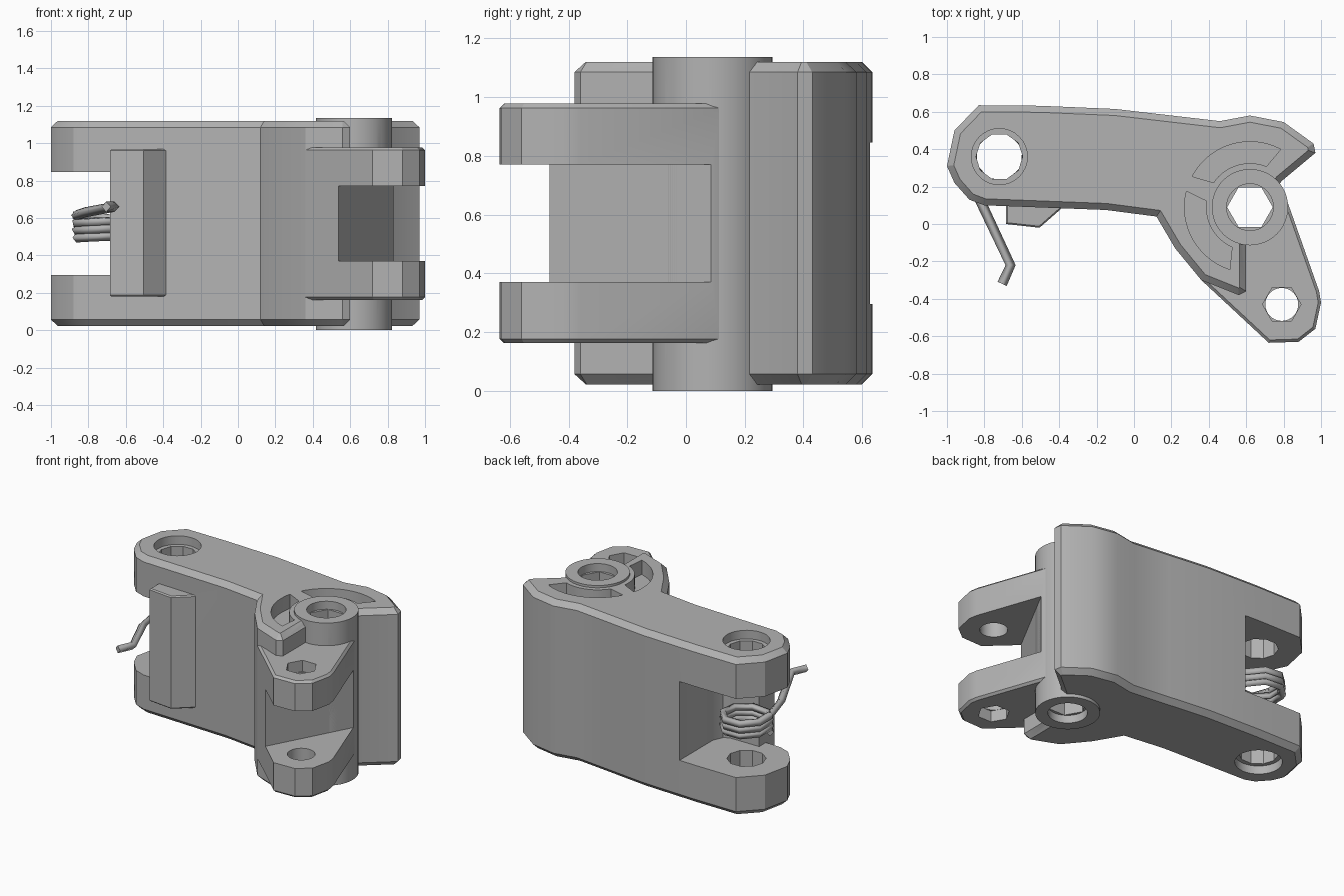
import bpy, bmesh, math
from mathutils import Vector

cube = bpy.data.objects.get("Cube")
if cube:
    bpy.data.objects.remove(cube, do_unlink=True)

metal = bpy.data.materials.new("plain grey metal")
metal.use_nodes = True
metal.diffuse_color = (0.45, 0.45, 0.45, 1)
metal.node_tree.nodes["Principled BSDF"].inputs["Base Color"].default_value = metal.diffuse_color

HUB, PIN, BOLT = (0.62, 0.09), (-0.72, 0.36), (0.79, -0.43)


def add_object(name, bm):
    bmesh.ops.recalc_face_normals(bm, faces=bm.faces)
    mesh = bpy.data.meshes.new(name)
    bm.to_mesh(mesh)
    bm.free()
    mesh.materials.append(metal)
    obj = bpy.data.objects.new(name, mesh)
    bpy.context.collection.objects.link(obj)
    return obj


def prism(name, outline, low, high, chamfer=0):
    """Extrude a plan outline upward and optionally chamfer both rims."""
    bm = bmesh.new()
    base = bm.faces.new([bm.verts.new((x, y, low)) for x, y in outline])
    top = bmesh.ops.extrude_face_region(bm, geom=[base])["geom"]
    bmesh.ops.translate(bm, verts=[v for v in top if isinstance(v, bmesh.types.BMVert)],
                        vec=(0, 0, high - low))
    if chamfer:
        rims = [e for e in bm.edges if abs(e.verts[0].co.z - e.verts[1].co.z) < 1e-5]
        bmesh.ops.bevel(bm, geom=rims, offset=chamfer, segments=1, affect='EDGES',
                        clamp_overlap=True)
    return add_object(name, bm)


def arc(centre, radius, start=0, end=360, steps=32):
    """Points on an arc, leaving out the repeated end of a full circle."""
    count = steps if end - start == 360 else steps + 1
    angles = [math.radians(start + (end - start) * i / steps) for i in range(count)]
    return [(centre[0] + radius * math.cos(a), centre[1] + radius * math.sin(a)) for a in angles]


def disc(centre, radius, low, high, sides=32):
    return prism("cutter", arc(centre, radius, steps=sides), low, high)


def carve(obj, cutters):
    """Subtract the cutters, bake the result and delete them."""
    for c in cutters:
        c.hide_render = True
        m = obj.modifiers.new("cut", 'BOOLEAN')
        m.operation, m.solver, m.object = 'DIFFERENCE', 'EXACT', c
    deps = bpy.context.evaluated_depsgraph_get()
    baked = bpy.data.meshes.new_from_object(obj.evaluated_get(deps))
    obj.modifiers.clear()
    obj.data = baked
    for c in cutters:
        bpy.data.objects.remove(c, do_unlink=True)


def fork_slot():
    return prism("cutter", [(0.50, -0.535), (0.87, 0.155), (1.4, 0.155), (1.4, -0.9), (0.5, -0.9)],
                 0.37, 0.77)


def pocket(start, end):
    """Curved recess beside the hub."""
    ring = arc(HUB, 0.35, start, end, 16) + arc(HUB, 0.235, start + 6, end - 6, 16)[::-1]
    return prism("cutter", ring, 1.02, 1.2)


# Main arm with its clevis, pivot lobe and rear wing
arm = prism("main_arm", [
    (-0.83, 0.635), (-0.5, 0.632), (-0.1, 0.615), (0.2, 0.58), (0.46, 0.55), (0.62, 0.58),
    (0.8, 0.545), (0.96, 0.43), (0.97, 0.38), (0.79, 0.23), (0.70, 0.1), (0.60, -0.1),
    (0.60, -0.36), (0.56, -0.38), (0.36, -0.3), (0.22, -0.13), (0.12, 0.04), (-0.15, 0.075),
    (-0.8, 0.1), (-0.88, 0.13), (-0.96, 0.22), (-1.0, 0.31), (-0.96, 0.5)], 0.022, 1.12, 0.035)
clevis_slot = prism("cutter", [
    (-1.3, -0.3), (-0.68, -0.3), (-0.68, 0.16), (-0.48, 0.16), (-0.42, 0.19), (-0.39, 0.26),
    (-0.39, 0.9), (-1.3, 0.9)], 0.295, 0.845)
carve(arm, [clevis_slot, fork_slot(), disc(PIN, 0.125, -0.1, 1.3, 10),
            disc(PIN, 0.15, 1.06, 1.3), disc(PIN, 0.15, -0.1, 0.08),
            disc(HUB, 0.19, -0.1, 1.3), pocket(62, 152), pocket(166, 252)])

# Hinged fork reaching forward from the hub
fork = prism("fork", [
    (0.82, 0.12), (0.99, -0.36), (1.0, -0.42), (0.97, -0.56), (0.88, -0.63), (0.72, -0.635),
    (0.36, -0.3), (0.42, 0.06), (0.5, 0.2), (0.62, 0.25), (0.75, 0.22)], 0.162, 0.978, 0.015)
carve(fork, [fork_slot(), disc(BOLT, 0.088, -0.1, 1.3), disc(BOLT, 0.103, 0.9, 1.3, 6),
             disc(BOLT, 0.103, -0.1, 0.24, 6), disc(HUB, 0.19, -0.1, 1.3)])

# Hub sleeve with hexagonal socket
hub = prism("hub_sleeve", arc(HUB, 0.204, steps=48), 0, 1.136)
carve(hub, [disc(HUB, 0.122, -0.1, 1.3, 6), disc(HUB, 0.125, 1.08, 1.3),
            disc(HUB, 0.125, -0.1, 0.055), fork_slot()])

# Raised stop pad on the front of the clevis
pad = prism("stop_pad", [(-0.685, 0.17), (-0.685, 0.0), (-0.505, -0.02), (-0.385, 0.085),
                         (-0.385, 0.17)], 0.18, 0.968, 0.008)


def wire(name, points, radius):
    curve = bpy.data.curves.new(name, 'CURVE')
    curve.dimensions = '3D'
    curve.bevel_depth, curve.bevel_resolution = radius, 0
    curve.use_fill_caps = True
    spline = curve.splines.new('POLY')
    spline.points.add(len(points) - 1)
    for p, co in zip(spline.points, points):
        p.co = (*co, 1)
    temp = bpy.data.objects.new(name, curve)
    bpy.context.collection.objects.link(temp)
    mesh = bpy.data.meshes.new_from_object(temp.evaluated_get(bpy.context.evaluated_depsgraph_get()))
    bpy.data.objects.remove(temp, do_unlink=True)
    mesh.materials.clear()
    mesh.materials.append(metal)
    bpy.context.collection.objects.link(bpy.data.objects.new(name, mesh))


# Coarse coil spring around the pin axis, ending in a bent lever
turns, sides = 3, 8
coil = []
for i in range(turns * sides + 1):
    a = math.radians(200 + 360 * i / sides)
    coil.append((PIN[0] + 0.155 * math.cos(a), PIN[1] + 0.155 * math.sin(a),
                 0.495 + 0.12 * i / (turns * sides)))
lever = [(-0.82, 0.12, 0.63), (-0.66, -0.22, 0.66), (-0.705, -0.32, 0.66)]
wire("coil_spring", coil, 0.026)
wire("spring_lever", coil[-1:] + lever, 0.027)

# Smooth the rounded walls while keeping hard edges
for obj in (arm, fork, hub, pad):
    bpy.ops.object.select_all(action='DESELECT')
    obj.select_set(True)
    bpy.context.view_layer.objects.active = obj
    bpy.ops.object.shade_smooth_by_angle(angle=math.radians(25))
